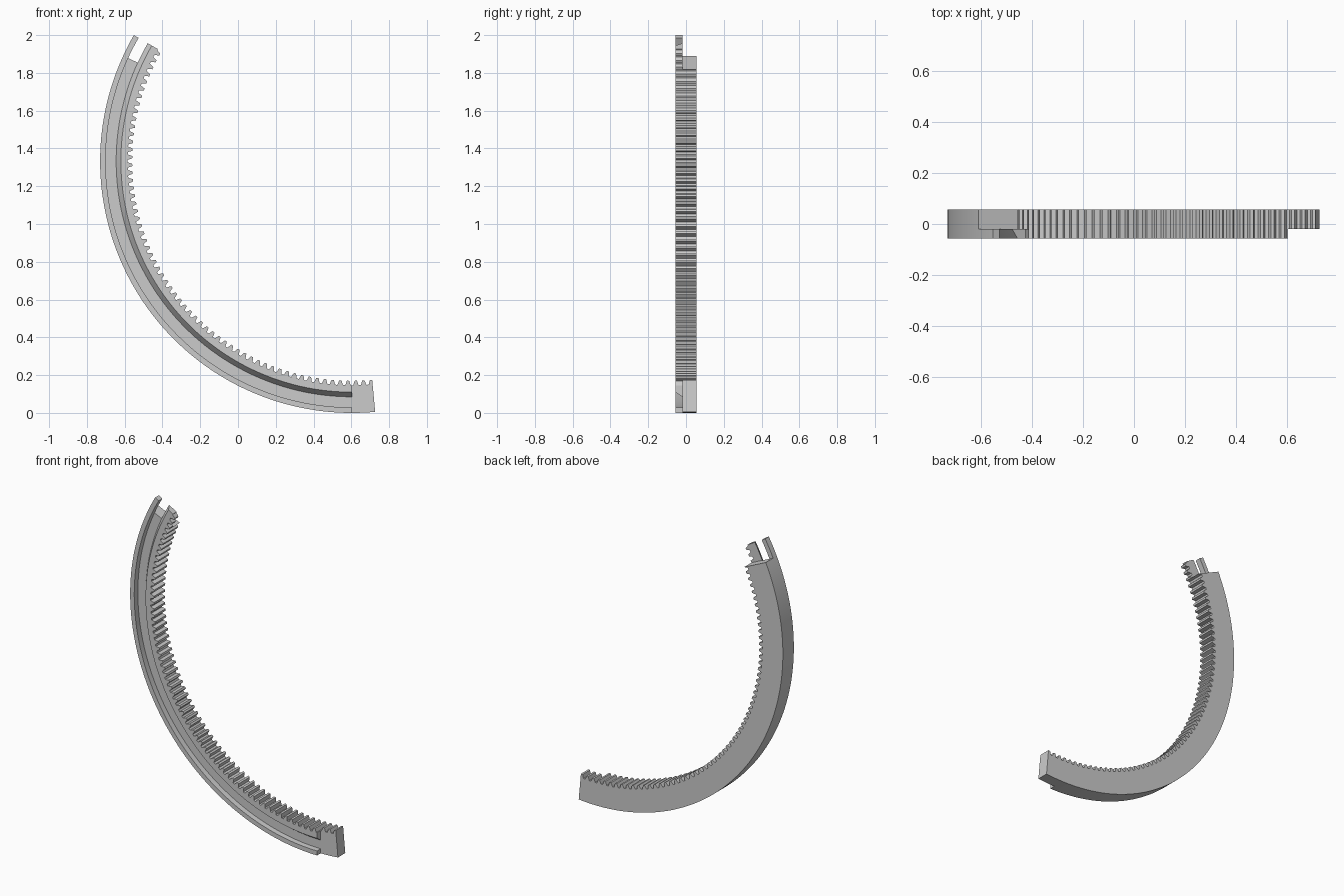
import bpy, bmesh, math

if "Cube" in bpy.data.objects:
    bpy.data.objects.remove(bpy.data.objects["Cube"])

# Main dimensions
OUTER, RAIL_IN = 1.333, 1.304
TIP, ROOT = 1.163, 1.187
SHOULDER = (1.223, 1.248, 1.248)      # sloped groove wall: front, split, back
DEPTHS = (-0.056, -0.019, 0.056)
CX, CZ = 0.603, 1.333
START, END, SHIFT, PITCH = 150.0, 270.0, 5.3, 2.0
LAST = END + SHIFT                    # a tooth ends flush with this end
PROFILE = ((0, TIP), (0.3, TIP), (0.5, ROOT), (0.8, ROOT), (1, TIP))


def inner_radius(angle):
    """Radius of the toothed edge."""
    phase = ((LAST - angle) / PITCH) % 1
    for (p0, r0), (p1, r1) in zip(PROFILE, PROFILE[1:]):
        if phase <= p1:
            return r0 + (r1 - r0) * (phase - p0) / (p1 - p0)
    return TIP


# Angle stations: every tooth corner plus the stepped ends
angles = {START, START + SHIFT, END, LAST}
for tooth in range(64):
    for p, r in PROFILE[:-1]:
        a = LAST - (tooth + p) * PITCH
        if a > START and all(abs(a - e) > 0.02 for e in angles):
            angles.add(a)
angles = sorted(angles)


def solid(k, i, j):
    """Whether a block (angle, radius, depth) is filled."""
    if not (0 <= k < len(angles) - 1 and 0 <= i < 3 and 0 <= j < 2):
        return False
    mid = (angles[k] + angles[k + 1]) / 2
    if j == 0:                        # front layer, open at the groove
        return mid < END and i != 1
    return mid > START + SHIFT        # back layer


bm = bmesh.new()
verts = {}


def corner(k, i, j):
    if (k, i, j) not in verts:
        r = (inner_radius(angles[k]), SHOULDER[j], RAIL_IN, OUTER)[i]
        t = math.radians(angles[k])
        verts[k, i, j] = bm.verts.new(
            (CX + r * math.cos(t), DEPTHS[j], CZ + r * math.sin(t)))
    return verts[k, i, j]


# Skin only the exposed sides of the blocks
for k in range(len(angles) - 1):
    for i in range(3):
        for j in range(2):
            if not solid(k, i, j):
                continue
            for axis in range(3):
                for side in (0, 1):
                    near = [k, i, j]
                    near[axis] += 2 * side - 1
                    if solid(*near):
                        continue
                    loop = []
                    for u, v in ((0, 0), (1, 0), (1, 1), (0, 1)):
                        c = [k, i, j]
                        c[axis] += side
                        c[(axis + 1) % 3] += u
                        c[(axis + 2) % 3] += v
                        loop.append(corner(*c))
                    bm.faces.new(loop if side else loop[::-1])

bmesh.ops.recalc_face_normals(bm, faces=bm.faces[:])
mesh = bpy.data.meshes.new("curved_gear_rack")
bm.to_mesh(mesh)
bm.free()

rack = bpy.data.objects.new("curved_gear_rack", mesh)
bpy.context.collection.objects.link(rack)

# Plain grey finish
grey = bpy.data.materials.new("plain_grey")
grey.use_nodes = True
colour = (0.6, 0.6, 0.6, 1)
grey.diffuse_color = colour
grey.node_tree.nodes["Principled BSDF"].inputs["Base Color"].default_value = colour
mesh.materials.append(grey)

bpy.context.view_layer.objects.active = rack
rack.select_set(True)
bpy.ops.object.shade_smooth_by_angle(angle=math.radians(20))
